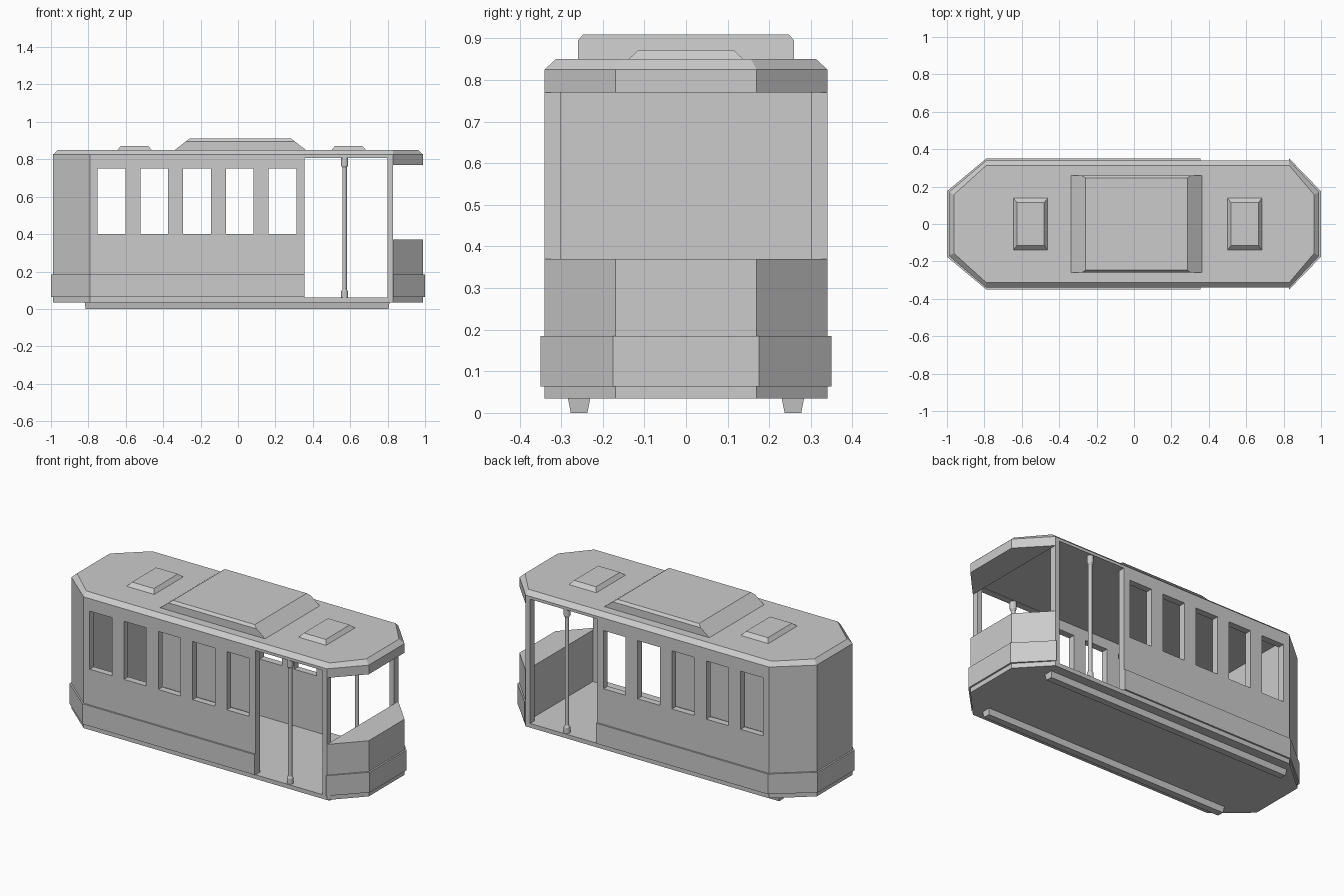
import bpy, bmesh, math

if "Cube" in bpy.data.objects:
    bpy.data.objects.remove(bpy.data.objects["Cube"])


def add_object(name, bm):
    bmesh.ops.recalc_face_normals(bm, faces=bm.faces)
    mesh = bpy.data.meshes.new(name)
    bm.to_mesh(mesh)
    bm.free()
    obj = bpy.data.objects.new(name, mesh)
    bpy.context.collection.objects.link(obj)
    return obj


def loft(name, rings):
    """Closed solid through matching rings of (x, y, z) points."""
    bm = bmesh.new()
    rows = [[bm.verts.new(p) for p in ring] for ring in rings]
    for a, b in zip(rows, rows[1:]):
        for i in range(len(a)):
            j = (i + 1) % len(a)
            bm.faces.new((a[i], a[j], b[j], b[i]))
    bm.faces.new(rows[0][::-1])
    bm.faces.new(rows[-1])
    return add_object(name, bm)


def prism(name, outline, z0, z1):
    return loft(name, [[(x, y, z) for x, y in outline] for z in (z0, z1)])


def rect(x0, x1, y0, y1):
    return [(x0, y0), (x1, y0), (x1, y1), (x0, y1)]


def box(name, x0, x1, y0, y1, z0, z1):
    return prism(name, rect(x0, x1, y0, y1), z0, z1)


# Plan outlines of the closed rear end and the open front end (d = offset)
def rear(d=0):
    return [(-.79, -.34 - d), (-.79, .34 + d), (-.99 - d, .17 + d / 2), (-.99 - d, -.17 - d / 2)]


def nose(d=0):
    return [(.83, .34 + d), (.83, -.34 - d), (.99 + d, -.17 - d / 2), (.99 + d, .17 + d / 2)]


def full(d=0):
    n, r = nose(d), rear(d)
    return [r[0], n[1], n[2], n[3], n[0], r[1], r[2], r[3]]


# Body ends, floor and roof
prism("rear_end", rear(), .035, .81)
prism("rear_belt", rear(.01), .063, .185)
prism("front_panel", nose(), .035, .37)
prism("front_belt", nose(.01), .063, .185)
prism("front_header", nose(), .77, .81)
box("floor", -.79, .83, -.30, .30, .035, .06)
loft("roof", [[(x, y, z) for x, y in full(d)]
              for z, d in ((.81, 0), (.825, 0), (.85, -.027))])

# Side walls with five windows and a doorway
for side, s in (("right", -1), ("left", 1)):
    wall = box(side + "_wall", -.79, .83, *sorted((s * .30, s * .34)), .035, .81)
    cut = bmesh.new()
    openings = [(-.75 + i * .2285, -.602 + i * .2285, .40, .75) for i in range(5)]
    openings.append((.355, .80, .06, .808))
    for x0, x1, z0, z1 in openings:
        v = bmesh.ops.create_cube(cut, size=1)["verts"]
        bmesh.ops.scale(cut, vec=(x1 - x0, .2, z1 - z0), verts=v)
        bmesh.ops.translate(cut, vec=((x0 + x1) / 2, s * .32, (z0 + z1) / 2), verts=v)
    cutter = add_object("opening_cutter", cut)
    mod = wall.modifiers.new("openings", "BOOLEAN")
    mod.operation, mod.solver, mod.object = "DIFFERENCE", "EXACT", cutter
    deps = bpy.context.evaluated_depsgraph_get()
    cut_mesh = bpy.data.meshes.new_from_object(wall.evaluated_get(deps))
    wall.modifiers.clear()
    wall.data = cut_mesh
    bpy.data.objects.remove(cutter)

    # Side belt
    box(side + "_belt", -.79, .355, *sorted((s * .335, s * .35)), .063, .185)

    # Door pole with end collars
    profile = [(.018, .058), (.018, .095), (.012, .105), (.012, .755), (.018, .765), (.018, .812)]
    pole = loft(side + "_door_pole", [
        [(.57 + r * math.cos(i * math.pi / 6), s * .318 + r * math.sin(i * math.pi / 6), z)
         for i in range(12)] for r, z in profile])

    # Tapered underframe rail
    loft(side + "_rail", [[(x, y, z) for x, y in rect(-.82 + t, .81 - t, s * .257 - w, s * .257 + w)]
                          for z, w, t in ((0, .02, .005), (.036, .027, 0))])

# Large roof unit with sloped ends and softened long edges
unit_profile = [(-.34, .848), (.365, .848), (.285, .91), (-.26, .91)]
ring_pts = []
for y, k in ((-.26, .75), (-.247, 1), (.247, 1), (.26, .75)):
    ring_pts.append([(-.34, y, .848), (.365, y, .848),
                     (.365 - .08 * k, y, .848 + .062 * k), (-.34 + .08 * k, y, .848 + .062 * k)])
loft("roof_unit", ring_pts)

# Small roof hatches
for label, cx in (("rear", -.553), ("front", .592)):
    loft(label + "_hatch", [[(x, y, z) for x, y in rect(cx - a, cx + a, -b, b)]
                            for z, a, b in ((.848, .093, .14), (.872, .073, .115))])
